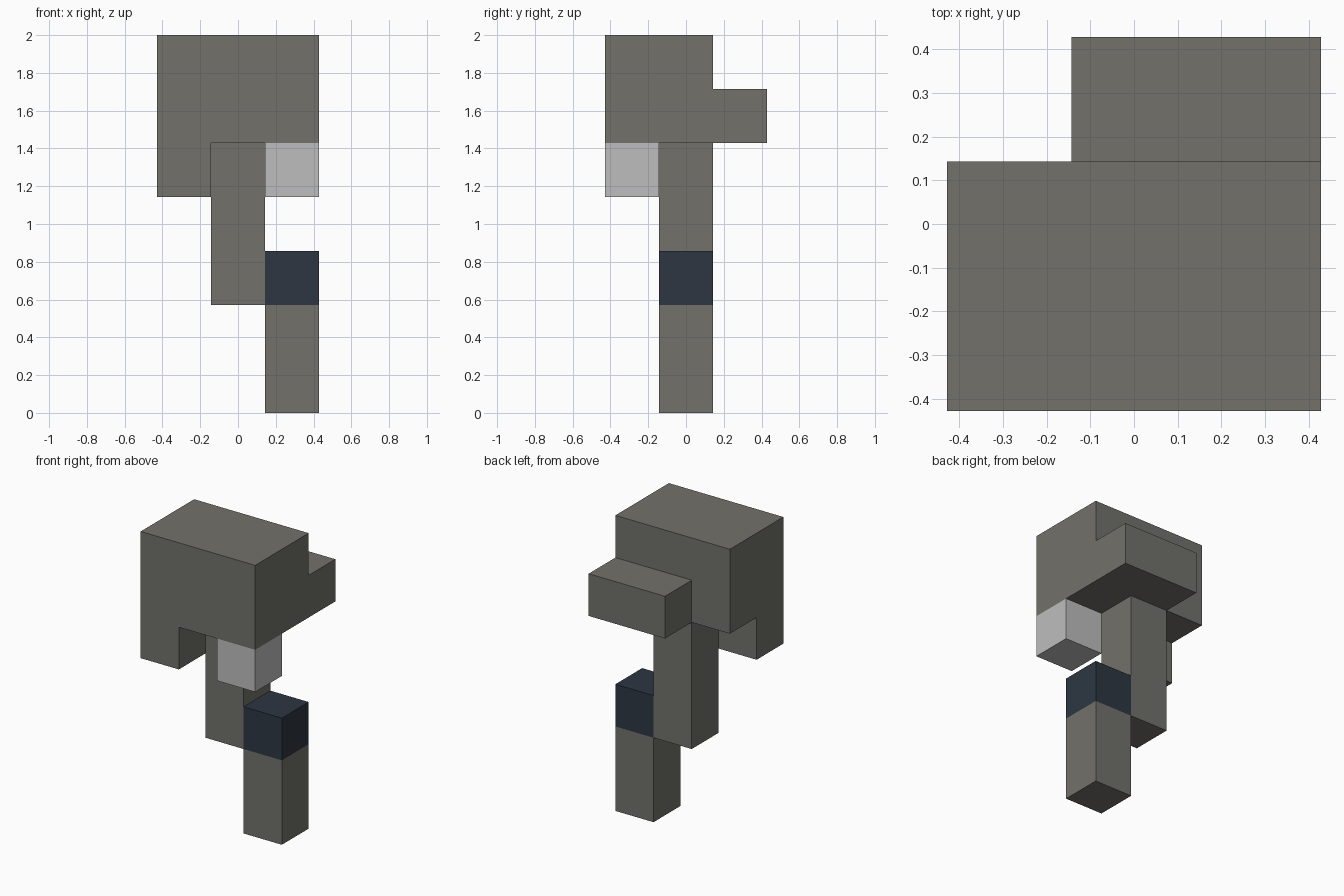
import bpy
import bmesh
from itertools import product
from mathutils import Vector

default = bpy.data.objects.get("Cube")
if default:
    bpy.data.objects.remove(default, do_unlink=True)

CELL = 2 / 7  # the model stands seven cells tall


def make_material(name, rgb):
    mat = bpy.data.materials.new(name)
    mat.use_nodes = True
    mat.diffuse_color = (*rgb, 1)
    mat.node_tree.nodes["Principled BSDF"].inputs["Base Color"].default_value = (*rgb, 1)
    return mat


stone = make_material("stone grey", (0.168, 0.165, 0.147))
pale = make_material("pale grey", (0.515, 0.515, 0.515))
navy = make_material("dark navy", (0.026, 0.037, 0.054))


def block(x, y, z):
    """Cells filling the inclusive ranges along each axis."""
    return set(product(*(range(a, b + 1) for a, b in (x, y, z))))


# Part name: cells and material
parts = {
    "upper_block": (block((-1, 1), (-1, 0), (5, 6)), stone),
    "front_drop": (block((-1, -1), (-1, -1), (4, 4)), stone),
    "back_ledge": (block((0, 1), (1, 1), (5, 5)), stone),
    "central_post": (block((0, 0), (0, 0), (2, 4)), stone),
    "pale_cube": (block((1, 1), (-1, -1), (4, 4)), pale),
    "navy_cube": (block((1, 1), (0, 0), (2, 2)), navy),
    "lower_leg": (block((1, 1), (0, 0), (0, 1)), stone),
}
occupied = set().union(*(cells for cells, _ in parts.values()))


def build_part(name, cells, mat):
    """Skin the exposed sides of the cells and merge flat regions."""
    bm = bmesh.new()
    for cell in cells:
        centre = Vector(cell) + Vector((0, 0, 0.5))
        for axis, sign in product(range(3), (-1, 1)):
            normal = Vector((0, 0, 0))
            normal[axis] = sign
            if tuple(int(c) for c in Vector(cell) + normal) in occupied:
                continue
            u = Vector((0, 0, 0))
            u[(axis + 1) % 3] = 0.5
            v = normal.cross(u)
            corners = (-u - v, u - v, u + v, v - u)
            bm.faces.new([bm.verts.new((centre + normal / 2 + c) * CELL) for c in corners])
    bmesh.ops.remove_doubles(bm, verts=bm.verts, dist=0.001)
    bmesh.ops.dissolve_limit(bm, angle_limit=0.01, verts=bm.verts, edges=bm.edges)
    mesh = bpy.data.meshes.new(name)
    bm.to_mesh(mesh)
    bm.free()
    mesh.materials.append(mat)
    bpy.context.collection.objects.link(bpy.data.objects.new(name, mesh))


for part_name, (part_cells, part_mat) in parts.items():
    build_part(part_name, part_cells, part_mat)
